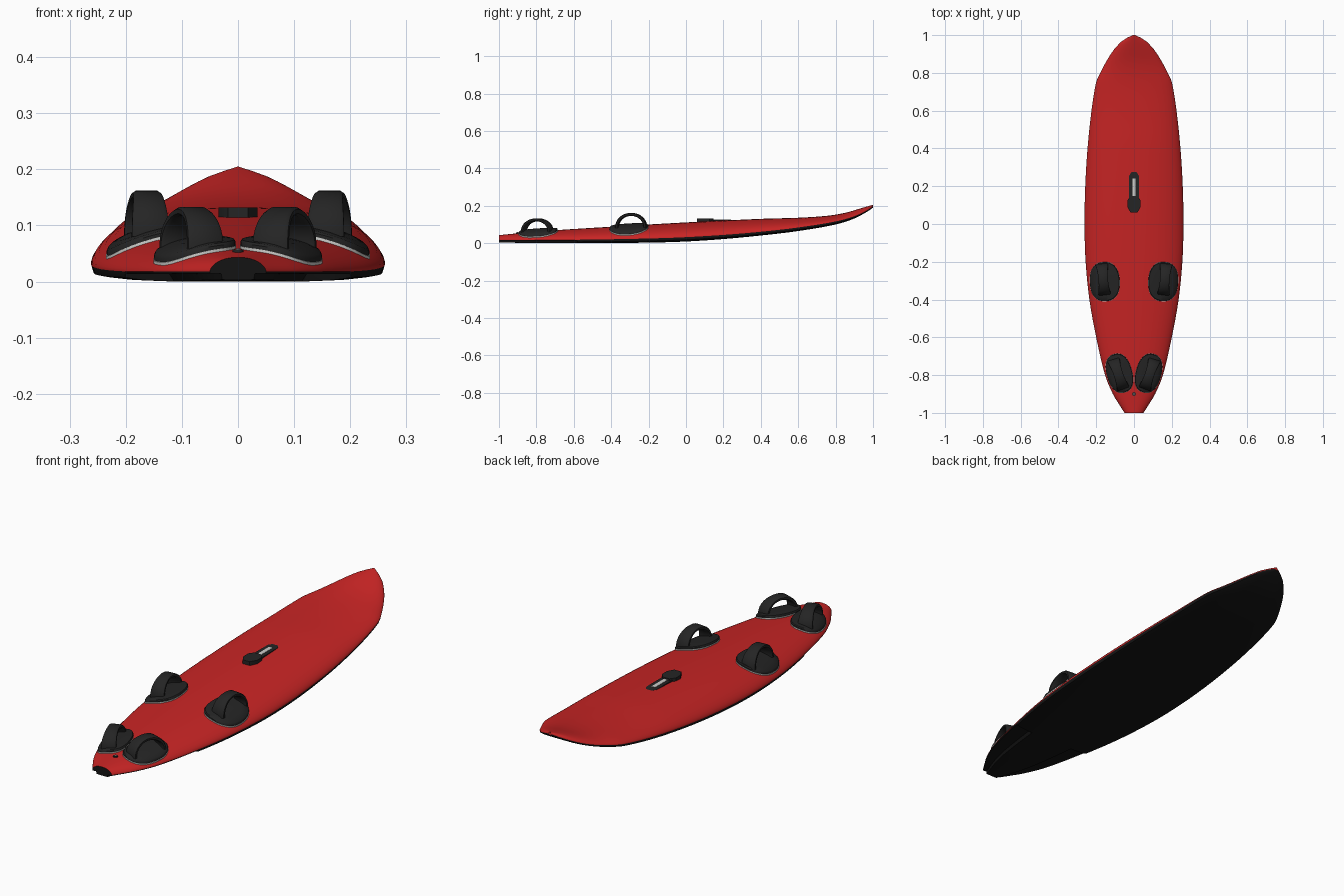
import bpy, bmesh, math

if "Cube" in bpy.data.objects:
    bpy.data.objects.remove(bpy.data.objects["Cube"])

def material(name, col):
    m = bpy.data.materials.new(name)
    m.diffuse_color = (*col, 1)
    m.use_nodes = True
    m.node_tree.nodes["Principled BSDF"].inputs["Base Color"].default_value = m.diffuse_color
    return m

RED = material("deck red", (0.58, 0.018, 0.018))
BLACK = material("hull black", (0.007, 0.007, 0.007))
RUBBER = material("rubber dark grey", (0.018, 0.018, 0.018))
LIGHT = material("light grey", (0.62, 0.62, 0.6))

def finish(name, bm, mats, angle=40):
    bmesh.ops.recalc_face_normals(bm, faces=bm.faces)
    me = bpy.data.meshes.new(name)
    bm.to_mesh(me)
    bm.free()
    for m in mats:
        me.materials.append(m)
    ob = bpy.data.objects.new(name, me)
    bpy.context.collection.objects.link(ob)
    bpy.ops.object.select_all(action='DESELECT')
    ob.select_set(True)
    bpy.context.view_layer.objects.active = ob
    bpy.ops.object.shade_smooth_by_angle(angle=math.radians(angle))
    return ob

# board outline and rocker curves: (y, value)
WIDTH = [(-1, .05), (-.95, .082), (-.9, .112), (-.8, .153), (-.6, .2), (-.4, .236), (-.2, .256), (0, .262),
         (.2, .258), (.4, .246), (.6, .225), (.74, .203), (.78, .189), (.9, .123), (.96, .073), (.985, .038), (1, .006)]
TOP = [(-1, .043), (-.8, .062), (-.4, .088), (0, .111), (.4, .13), (.6, .136), (.75, .146), (.85, .162), (.95, .191), (1, .205)]
BOTTOM = [(-1, .003), (-.6, 0), (-.2, .003), (0, .009), (.2, .022), (.4, .041), (.6, .065), (.8, .1), (.9, .132), (.97, .169), (1, .19)]
RAIL = [(-1, .015), (-.6, .018), (0, .023), (.4, .02), (.8, .016), (1, .006)]

def curve(tab, y):
    """Smooth interpolation through a table of points."""
    n = len(tab)
    slope = lambda i: ((tab[min(i + 1, n - 1)][1] - tab[max(i - 1, 0)][1]) /
                       (tab[min(i + 1, n - 1)][0] - tab[max(i - 1, 0)][0]))
    for i in range(n - 1):
        (a, p), (b, q) = tab[i], tab[i + 1]
        if y <= b or i == n - 2:
            h = b - a
            t = (y - a) / h
            return ((2*t**3 - 3*t*t + 1) * p + (t**3 - 2*t*t + t) * h * slope(i)
                    + (3*t*t - 2*t**3) * q + (t**3 - t*t) * h * slope(i + 1))

def deck(x, y):
    zr = curve(BOTTOM, y) + curve(RAIL, y)
    r = min(abs(x) / curve(WIDTH, y), 1)
    return zr + (curve(TOP, y) - zr) * max(1 - r**2.3, 0)**.6

# board hull, with recessed cutouts under the tail
bm = bmesh.new()
under = [0, .3, .56, .6, .8, .93, .985]
steps = 14
ys = sorted([-1 + i * .025 for i in range(79)] + [-.583, -.58, .965, .985, .993, 1])
rings = []
for y in ys:
    w, zb, hr = curve(WIDTH, y), curve(BOTTOM, y), curve(RAIL, y)
    half = []
    for r in under:
        z = zb + hr * .45 * r**6
        if y < -.581 and r > .58:
            z = zb + hr * .75
        half.append((r * w, z))
    for i in range(steps + 1):
        x = w * math.cos(math.pi / 2 * i / steps)
        half.append((x, deck(x, y)))
    loop = half + [(-x, z) for x, z in half[-2:0:-1]]
    rings.append([bm.verts.new((x, y, z)) for x, z in loop])
n = len(rings[0])
k = len(under)
for a, b in zip(rings, rings[1:]):
    for i in range(n):
        j = (i + 1) % n
        f = bm.faces.new((a[i], a[j], b[j], b[i]))
        f.material_index = 1 if i < k or i >= n - k else 0
bm.faces.new(rings[0]).material_index = 1
bm.faces.new(rings[-1])
finish("board", bm, [RED, BLACK])

def pad(name, cx, cy, rx, ry, rot, profile, mat):
    """Oval sheet draped on the deck; profile = (radius factor, height over deck)."""
    bm = bmesh.new()
    N = 40
    prev = None
    for f, h in profile:
        ring = []
        for i in range(N):
            a = math.tau * i / N
            u = rx * f * math.copysign(abs(math.cos(a))**.85, math.cos(a))
            v = ry * f * math.copysign(abs(math.sin(a))**.85, math.sin(a))
            x = cx + u * math.cos(rot) - v * math.sin(rot)
            y = cy + u * math.sin(rot) + v * math.cos(rot)
            if x * cx < 0:
                x = 0
            xd = min(abs(x), curve(WIDTH, y) * .96)
            ring.append(bm.verts.new((x, y, deck(xd, y) + h)))
        if prev:
            for i in range(N):
                j = (i + 1) % N
                bm.faces.new((prev[i], prev[j], ring[j], ring[i]))
        prev = ring
    bm.faces.new(prev)
    finish(name, bm, [mat])

def strap(name, cx, cy, rot, base, top):
    """Flat band swept over an arch, wider at its feet."""
    bm = bmesh.new()
    N, half, thick = 28, .076, .016
    rings = []
    for i in range(N + 1):
        t = math.pi * i / N
        w = .025 + .008 * abs(math.cos(t))**2
        ring = []
        for u, d in ((-w, .004), (-w, thick - .004), (-w + .006, thick), (w - .006, thick),
                     (w, thick - .004), (w, .004), (w - .005, 0), (-w + .005, 0)):
            v = (half - thick + d + .008) * math.cos(t)
            z = base + (top - base - thick + d) * math.sin(t)**.9
            ring.append(bm.verts.new((cx + u * math.cos(rot) - v * math.sin(rot),
                                      cy + u * math.sin(rot) + v * math.cos(rot), z)))
        rings.append(ring)
    for a, b in zip(rings, rings[1:]):
        for i in range(8):
            j = (i + 1) % 8
            bm.faces.new((a[i], a[j], b[j], b[i]))
    bm.faces.new(rings[0])
    bm.faces.new(rings[-1])
    finish(name, bm, [RUBBER])

# foot pads and straps, mirrored left and right
EDGE = [(1, -.004), (1, .005), (.9, .005)]
CUSHION = [(.985, .003), (.985, .011), (.95, .015), (.7, .017), (.4, .018), (.15, .018)]
for s, side in ((-1, "left"), (1, "right")):
    for where, x, y, rx, ry, rot, sx, sy, srot, base, top in (
            ("front", .155, -.305, .08, .105, .05, .163, -.293, .09, .08, .162),
            ("rear", .077, -.79, .068, .106, .27, .083, -.795, .33, .058, .133)):
        r = -s * rot
        pad(f"{where}_pad_edge_{side}", s * x, y, rx, ry, r, EDGE, LIGHT)
        pad(f"{where}_pad_{side}", s * x, y, rx, ry, r, CUSHION, RUBBER)
        strap(f"{where}_strap_{side}", s * sx, sy, -s * srot, base, top)

def plate(name, outline, z0, z1, mat):
    """Flat outline extruded from z0 to z1."""
    bm = bmesh.new()
    lo = [bm.verts.new((x, y, z0)) for x, y in outline]
    hi = [bm.verts.new((x, y, z1)) for x, y in outline]
    for i in range(len(lo)):
        j = (i + 1) % len(lo)
        bm.faces.new((lo[i], lo[j], hi[j], hi[i]))
    bm.faces.new(lo)
    bm.faces.new(hi)
    finish(name, bm, [mat], 30)

def disc(r, cy, n, sy=1):
    return [(r * math.cos(math.tau * i / n), cy + sy * r * math.sin(math.tau * i / n)) for i in range(n)]

# mast track with light slot and hexagonal base
plate("mast_track", [(-.026, .1), (.026, .1), (.026, .255), (.014, .274), (-.014, .274), (-.026, .255)],
      .105, .1245, RUBBER)
plate("mast_slot", [(-.009, .13), (.009, .13), (.009, .24), (-.009, .24)], .12, .1255, LIGHT)
plate("mast_base", [(-.018, .06), (.018, .06), (.035, .09), (.035, .125), (.018, .148), (-.018, .148),
                    (-.035, .125), (-.035, .09)], .105, .132, RUBBER)

# vent plug near the tail
plate("vent_plug", disc(.01, -.9, 16), .045, .057, RUBBER)
plate("vent_screw", disc(.004, -.9, 12), .05, .0585, LIGHT)
